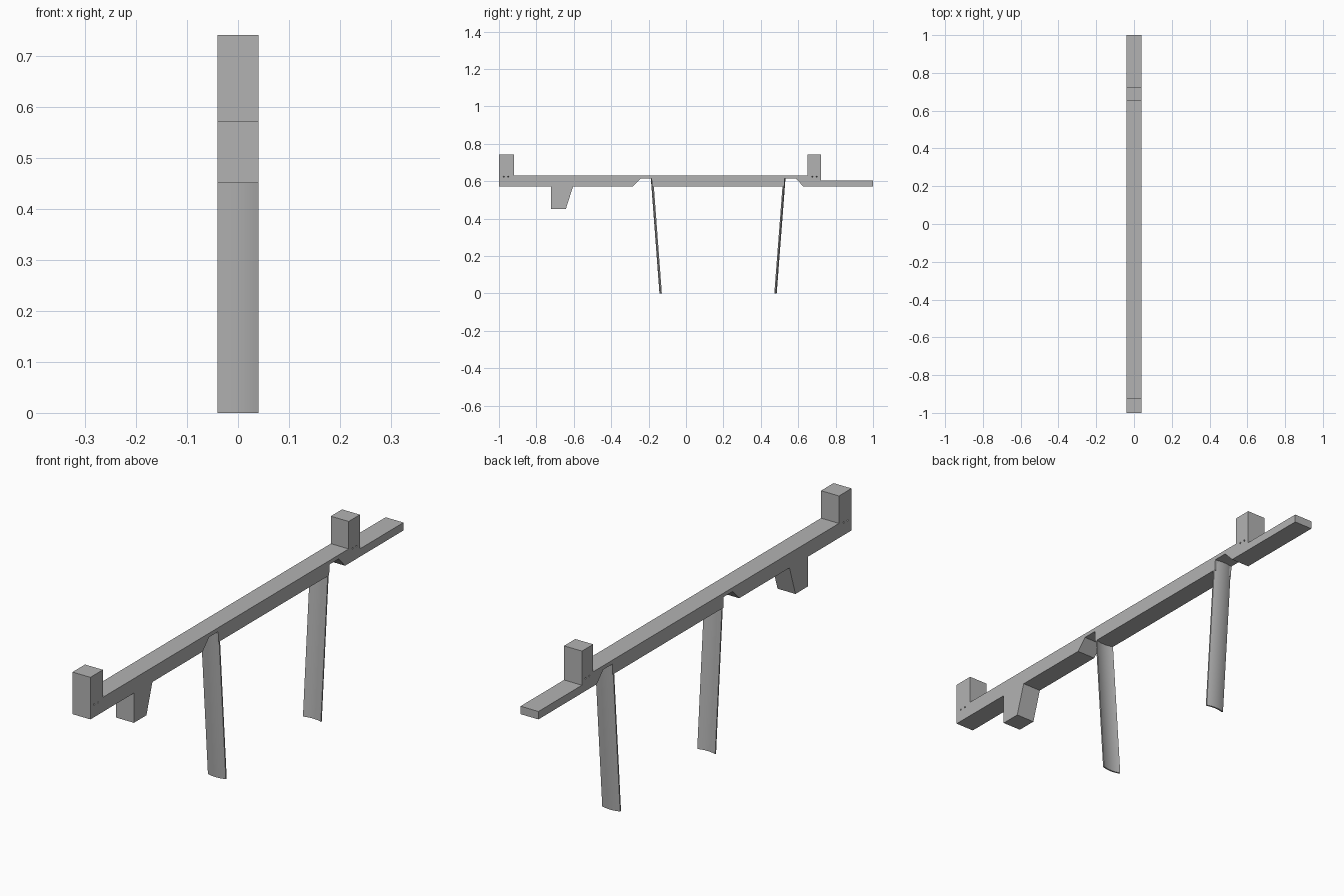
import bpy, bmesh, math

cube = bpy.data.objects.get("Cube")
if cube:
    bpy.data.objects.remove(cube, do_unlink=True)

HALF = 0.04           # half width of every part
BASE, TOP, NOTCH = 0.572, 0.631, 0.615

grey = bpy.data.materials.new("plain grey")
grey.use_nodes = True
colour = (0.45, 0.45, 0.45, 1)
grey.diffuse_color = colour
grey.node_tree.nodes["Principled BSDF"].inputs["Base Color"].default_value = colour


def loft(name, ring_a, ring_b):
    """Solid between two matching outlines."""
    bm = bmesh.new()
    a = [bm.verts.new(p) for p in ring_a]
    b = [bm.verts.new(p) for p in ring_b]
    bm.faces.new(a)
    bm.faces.new(b)
    for i in range(len(a)):
        j = (i + 1) % len(a)
        bm.faces.new((a[i], a[j], b[j], b[i]))
    bmesh.ops.recalc_face_normals(bm, faces=bm.faces)
    mesh = bpy.data.meshes.new(name)
    bm.to_mesh(mesh)
    bm.free()
    obj = bpy.data.objects.new(name, mesh)
    bpy.context.collection.objects.link(obj)
    mesh.materials.append(grey)
    return obj


# Beam with end blocks, hanging grip, leg notches and thin tail
profile = [
    (-1, BASE), (-0.722, BASE), (-0.722, 0.452), (-0.642, 0.452), (-0.604, BASE),
    (-0.283, BASE), (-0.242, NOTCH), (-0.184, NOTCH), (-0.181, BASE),
    (0.525, BASE), (0.528, NOTCH), (0.586, NOTCH), (0.627, BASE),
    (1, BASE), (1, 0.604), (0.722, 0.604), (0.722, 0.742), (0.65, 0.742),
    (0.65, TOP), (-0.92, TOP), (-0.92, 0.742), (-1, 0.742),
]
beam = loft("beam", [(-HALF, y, z) for y, z in profile],
            [(HALF, y, z) for y, z in profile])

# Small curved tie channels under both end blocks, on each side
for y in (-0.963, 0.687):
    for x in (-HALF, HALF):
        bpy.ops.mesh.primitive_torus_add(
            location=(x, y, 0.623), major_radius=0.012, minor_radius=0.004,
            major_segments=20, minor_segments=4)
        cutter = bpy.context.object
        cutter.name = "tie_channel_cutter"
        cutter.data.materials.append(grey)
        cutter.hide_render = True
        cutter.hide_set(True)
        cutter.display_type = 'WIRE'
        cut = beam.modifiers.new("tie channel", 'BOOLEAN')
        cut.operation = 'DIFFERENCE'
        cut.solver = 'EXACT'
        cut.object = cutter


def leg(name, top_y, foot_y, outward):
    """Thin curved blade, bowed outward."""
    thick, bow, steps = 0.006, 0.007, 10
    outline = []
    for i in range(steps + 1):
        t = 2 * i / steps - 1
        outline.append((t * HALF, -bow * t * t))
    outline += [(x, d - thick) for x, d in reversed(outline)]
    rings = [[(x, y + outward * d, z) for x, d in outline]
             for y, z in ((foot_y, 0), (top_y, NOTCH))]
    obj = loft(name, *rings)
    bpy.ops.object.select_all(action='DESELECT')
    obj.select_set(True)
    bpy.context.view_layer.objects.active = obj
    bpy.ops.object.shade_smooth_by_angle(angle=math.radians(30))


leg("front_leg", -0.188, -0.142, -1)
leg("back_leg", 0.532, 0.485, 1)
